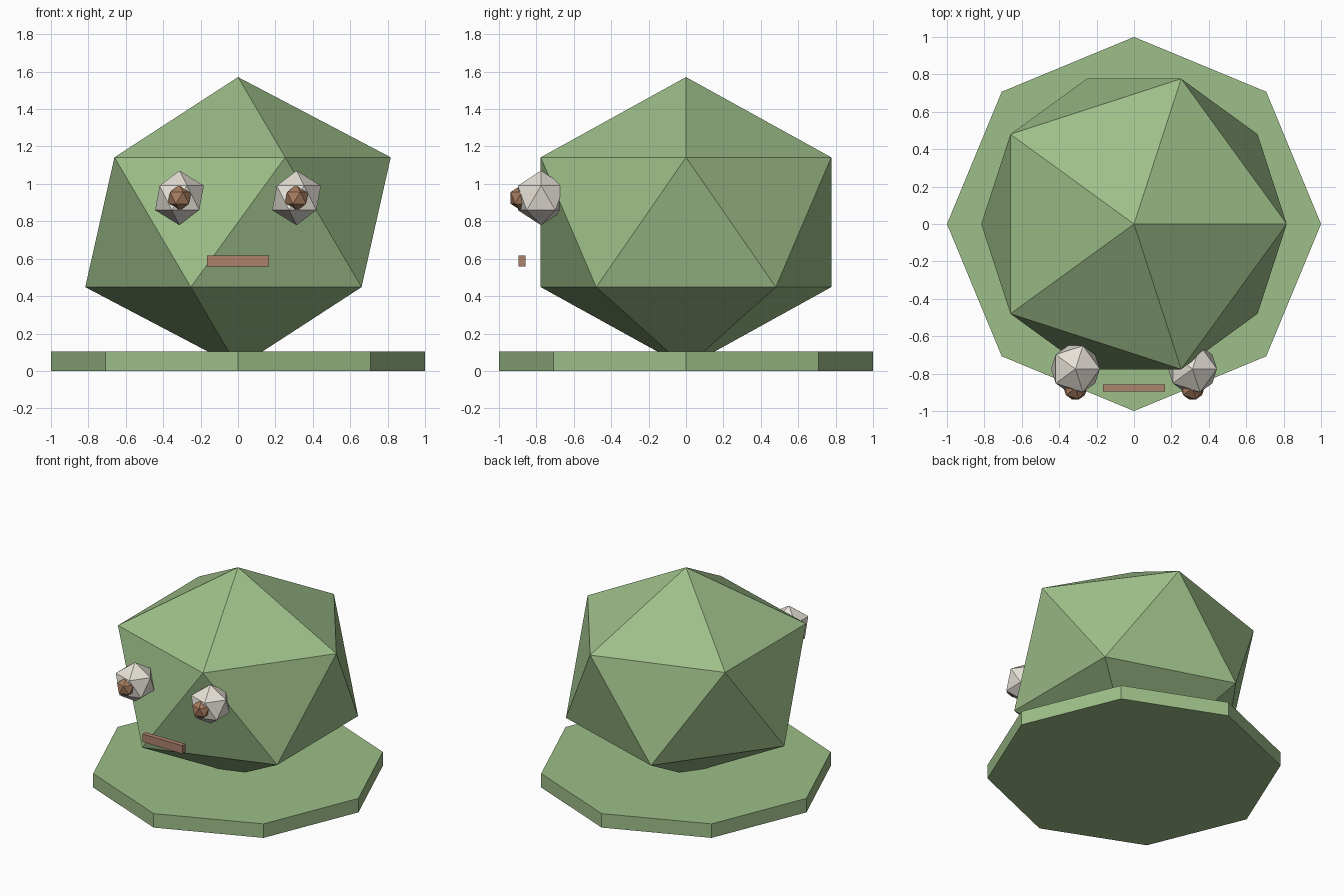
import bpy

cube = bpy.data.objects.get("Cube")
if cube:
    bpy.data.objects.remove(cube, do_unlink=True)


def make_material(name, rgb):
    mat = bpy.data.materials.new(name)
    mat.use_nodes = True
    mat.diffuse_color = (*rgb, 1)
    mat.node_tree.nodes["Principled BSDF"].inputs["Base Color"].default_value = (*rgb, 1)
    return mat


green = make_material("leaf green", (0.34, 0.52, 0.25))
white = make_material("warm white", (0.79, 0.75, 0.68))
brown = make_material("pupil brown", (0.38, 0.20, 0.115))
clay = make_material("mouth clay", (0.42, 0.22, 0.15))


def finish(name, mat, scale=(1, 1, 1)):
    obj = bpy.context.object
    obj.name = name
    obj.scale = scale
    obj.data.materials.append(mat)
    bpy.ops.object.transform_apply(location=False, rotation=False, scale=True)
    return obj


def ball(name, mat, radius, location, squash=1):
    bpy.ops.mesh.primitive_ico_sphere_add(subdivisions=1, radius=radius, location=location)
    return finish(name, mat, (1, 1, squash))


# Eight-sided base
bpy.ops.mesh.primitive_cylinder_add(vertices=8, radius=1, depth=0.105, location=(0, 0, 0.0525))
finish("base", green)

# Squashed faceted body
ball("body", green, 0.913, (0, 0, 0.795), 0.85)

# Eyes and pupils
for side, x in (("right", -0.313), ("left", 0.313)):
    ball(side + "_eye", white, 0.146, (x, -0.775, 0.925))
    ball(side + "_pupil", brown, 0.07, (x, -0.878, 0.925))

# Mouth bar in front of the body
bpy.ops.mesh.primitive_cube_add(size=1, location=(0, -0.877, 0.588))
finish("mouth", clay, (0.33, 0.036, 0.06))
